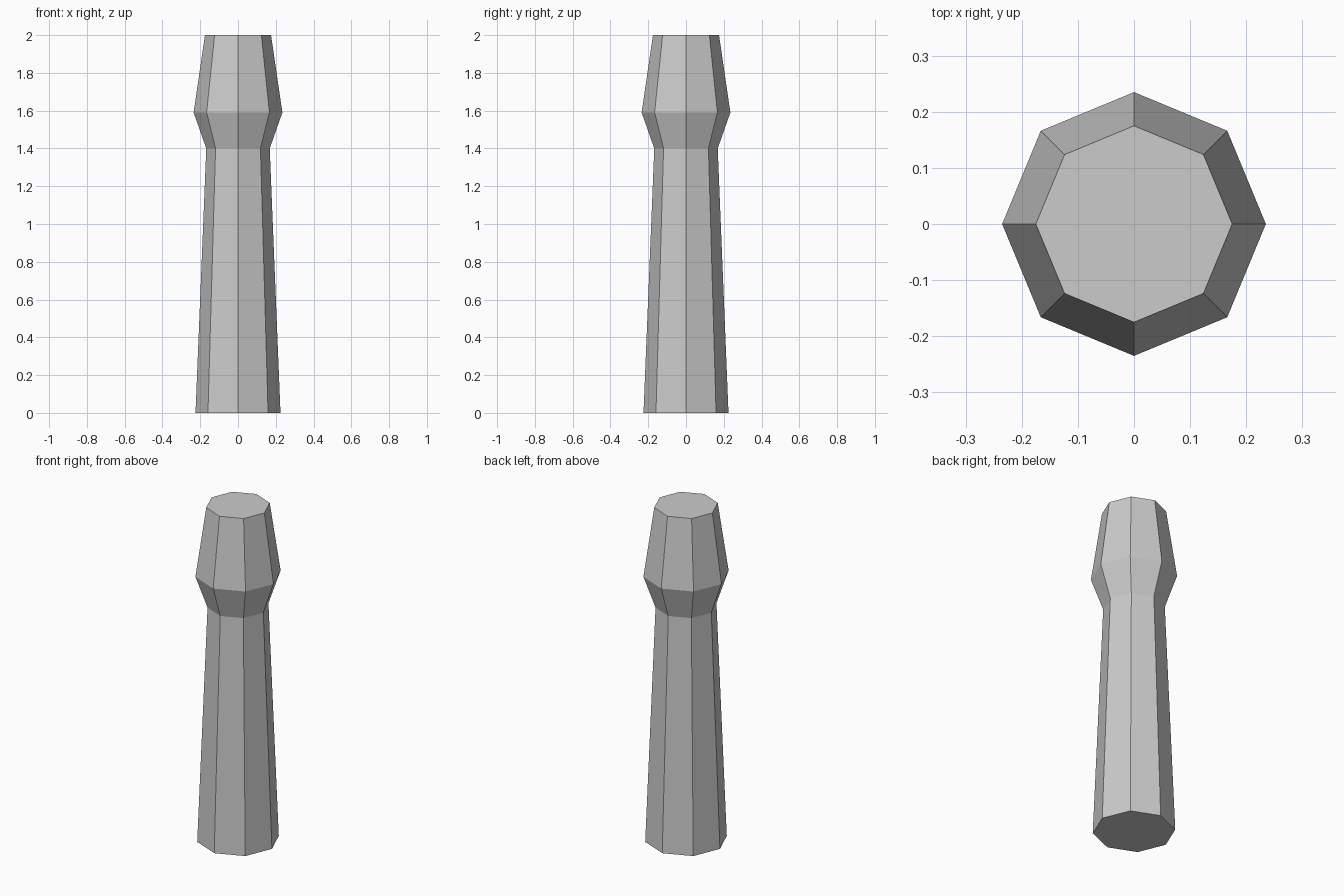
import bpy
import bmesh
from math import cos, sin, tau

cube = bpy.data.objects.get("Cube")
if cube:
    bpy.data.objects.remove(cube, do_unlink=True)

# Single plain grey
grey = bpy.data.materials.new("grey")
grey.use_nodes = True
color = (0.6, 0.6, 0.6, 1)
grey.diffuse_color = color
grey.node_tree.nodes["Principled BSDF"].inputs["Base Color"].default_value = color

SIDES = 8
# Radius and height: tapered shaft, flared collar, tapered head
PROFILE = [(0.225, 0), (0.168, 1.4), (0.235, 1.59), (0.175, 2)]


def lathe(name, profile, sides, material):
    """Closed faceted solid from a radius/height profile."""
    bm = bmesh.new()
    rings = [[bm.verts.new((r * cos(tau * i / sides), r * sin(tau * i / sides), z))
              for i in range(sides)] for r, z in profile]
    for low, high in zip(rings, rings[1:]):
        for i in range(sides):
            j = (i + 1) % sides
            bm.faces.new((low[i], low[j], high[j], high[i]))
    bm.faces.new(rings[0][::-1])
    bm.faces.new(rings[-1])
    mesh = bpy.data.meshes.new(name)
    bm.to_mesh(mesh)
    bm.free()
    mesh.materials.append(material)
    obj = bpy.data.objects.new(name, mesh)
    bpy.context.collection.objects.link(obj)
    return obj


lathe("tapered_handle", PROFILE, SIDES, grey)
